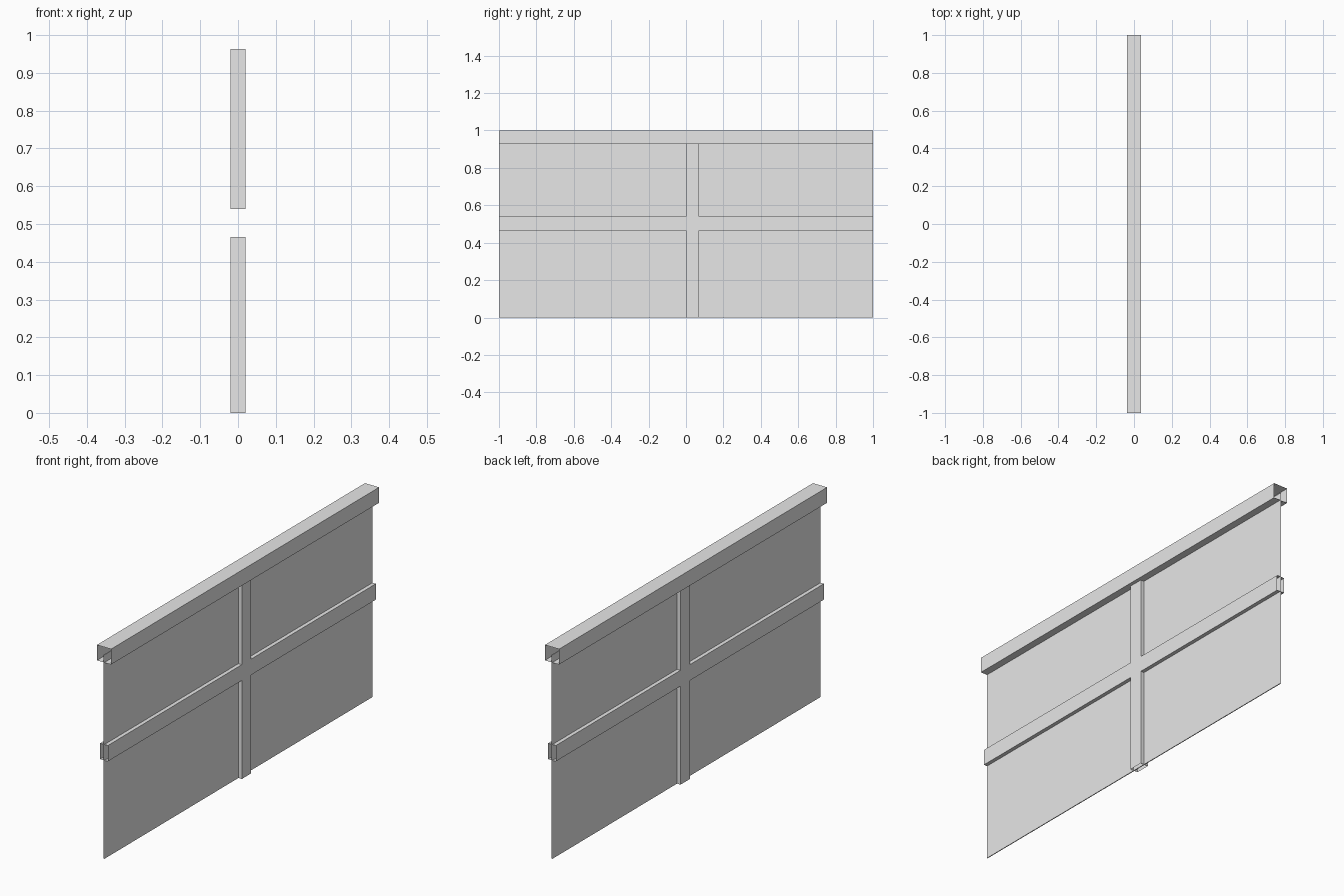
import bpy
from mathutils import Vector

cube = bpy.data.objects.get("Cube")
if cube:
    bpy.data.objects.remove(cube, do_unlink=True)

# Single plain grey
grey = bpy.data.materials.new("light grey")
grey.use_nodes = True
colour = (0.8, 0.8, 0.8, 1)
grey.diffuse_color = colour
grey.node_tree.nodes["Principled BSDF"].inputs["Base Color"].default_value = colour


def open_tube(name, low, high, axis):
    """Box sleeve between two corners, open at both ends of the axis."""
    low, high = Vector(low), Vector(high)
    a, b = (axis + 1) % 3, (axis + 2) % 3
    verts = []
    for end in (low, high):
        for ca, cb in ((low, low), (high, low), (high, high), (low, high)):
            v = Vector()
            v[axis], v[a], v[b] = end[axis], ca[a], cb[b]
            verts.append(v)
    faces = [(i, (i + 1) % 4, (i + 1) % 4 + 4, i + 4) for i in range(4)]
    mesh = bpy.data.meshes.new(name)
    mesh.from_pydata(verts, [], faces)
    mesh.materials.append(grey)
    obj = bpy.data.objects.new(name, mesh)
    bpy.context.collection.objects.link(obj)
    return obj


Y, Z = 1, 2
half_rail, half_trim, half_panel = 0.037, 0.02, 0.002
mid_low, mid_high, rail_low, rail_mid = 0.465, 0.54, 0.927, 0.963

# Thin wall panel
open_tube("wall_panel", (-half_panel, -1, 0), (half_panel, 1, rail_mid), Y)

# Top and middle rails, open at the ends
open_tube("top_rail", (-half_rail, -1, rail_low), (half_rail, 1, 1), Y)
open_tube("middle_rail", (-half_trim, -1, mid_low), (half_trim, 1, mid_high), Y)

# Upright trim above and below the middle rail
for name, low, high in (("lower_upright", 0, mid_low), ("upper_upright", mid_high, rail_mid)):
    open_tube(name, (-half_trim, 0, low), (half_trim, 0.07, high), Z)
